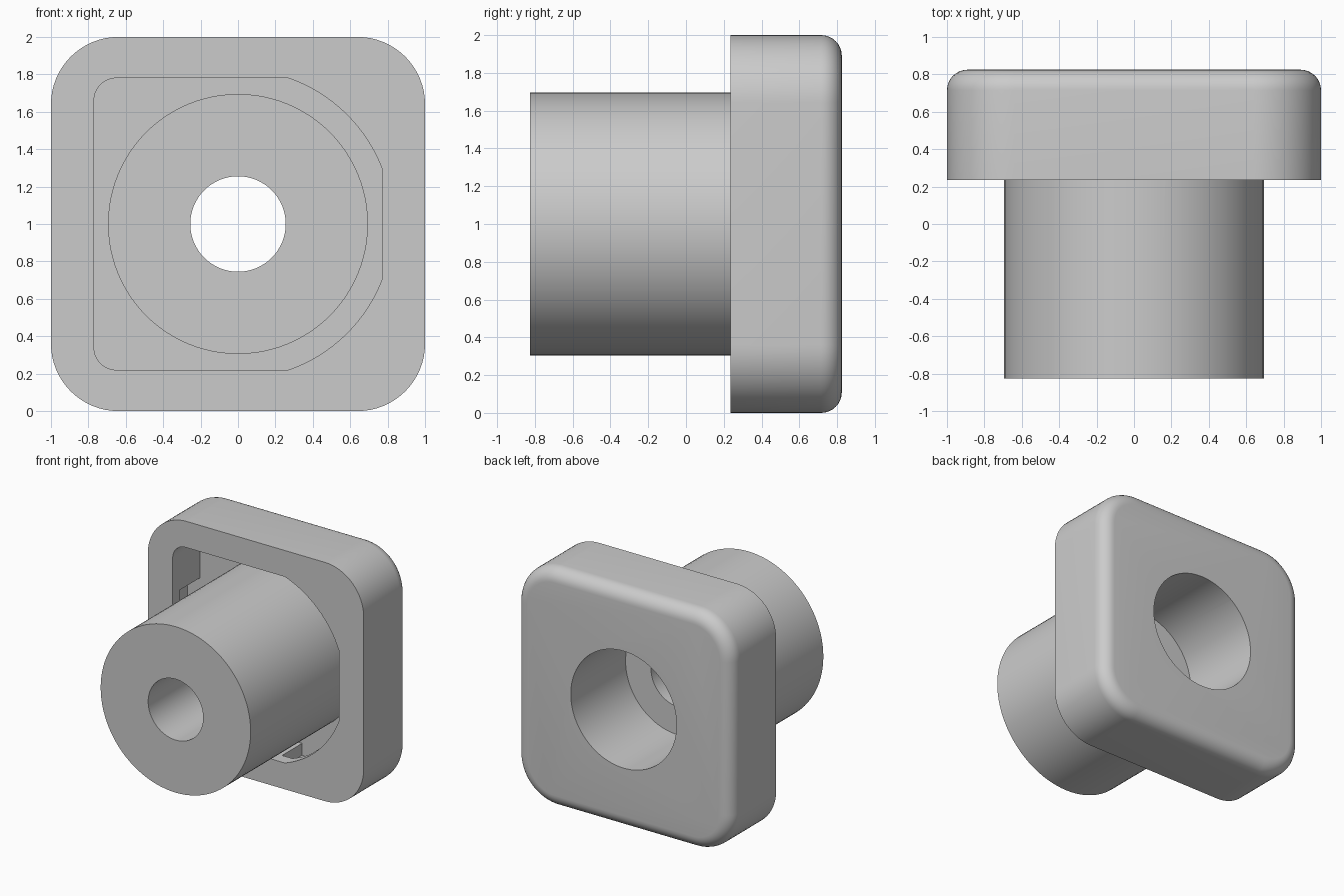
import bpy, bmesh
from math import sin, cos, pi, acos, asin

old = bpy.data.objects.get("Cube")
if old:
    bpy.data.objects.remove(old, do_unlink=True)

GREY = (0.6, 0.6, 0.6, 1)
mat = bpy.data.materials.new("plain grey")
mat.use_nodes = True
mat.diffuse_color = GREY
mat.node_tree.nodes["Principled BSDF"].inputs["Base Color"].default_value = GREY


def arc(cx, cz, r, a0, a1, n=16):
    return [(cx + r * cos(a0 + (a1 - a0) * i / n), cz + r * sin(a0 + (a1 - a0) * i / n))
            for i in range(n + 1)]


def rounded_square(half, r):
    c = half - r
    pts = []
    for k, (sx, sz) in enumerate([(1, 1), (-1, 1), (-1, -1), (1, -1)]):
        pts += arc(sx * c, 1 + sz * c, r, k * pi / 2, (k + 1) * pi / 2)
    return pts


def loft(name, sections):
    """Closed solid through (y, outline) sections, outlines in x and z."""
    bm = bmesh.new()
    rings = [[bm.verts.new((x, y, z)) for x, z in pts] for y, pts in sections]
    n = len(rings[0])
    for a, b in zip(rings, rings[1:]):
        for i in range(n):
            j = (i + 1) % n
            bm.faces.new((a[i], a[j], b[j], b[i]))
    bm.faces.new(rings[0])
    bm.faces.new(rings[-1])
    bmesh.ops.recalc_face_normals(bm, faces=bm.faces)
    mesh = bpy.data.meshes.new(name)
    bm.to_mesh(mesh)
    bm.free()
    mesh.materials.append(mat)
    ob = bpy.data.objects.new(name, mesh)
    bpy.context.collection.objects.link(ob)
    return ob


def rod(name, r, y0, y1):
    circle = arc(0, 1, r, 0, 2 * pi, 96)[:-1]
    return loft(name, [(y0, circle), (y1, circle)])


def box(name, x0, x1, y0, y1, z0, z1):
    rect = [(x0, z0), (x1, z0), (x1, z1), (x0, z1)]
    return loft(name, [(y0, rect), (y1, rect)])


def combine(target, tool, operation):
    tool.hide_render = True
    bpy.context.view_layer.objects.active = target
    mod = target.modifiers.new("combine", "BOOLEAN")
    mod.object, mod.operation, mod.solver = tool, operation, "EXACT"
    bpy.ops.object.modifier_apply(modifier=mod.name)
    bpy.data.objects.remove(tool, do_unlink=True)


# Square head with a rounded rear rim
FRONT, BACK, FLOOR, RIM, CORNER = 0.235, 0.825, 0.6, 0.11, 0.36
sections = [(FRONT, rounded_square(1, CORNER))]
for i in range(9):
    a = pi / 2 * i / 8
    inset = RIM * (1 - cos(a))
    sections.append((BACK - RIM + RIM * sin(a), rounded_square(1 - inset, CORNER - inset)))
body = loft("flanged_bushing", sections)

# Front pocket: square on one side, clipped by a circle on the other
W, H, R, F = 0.77, 0.78, 0.825, 0.12
outline = arc(0, 1, R, acos(W / R), asin(H / R))
outline += arc(F - W, 1 + H - F, F, pi / 2, pi)
outline += arc(F - W, 1 - H + F, F, pi, 1.5 * pi)
outline += arc(0, 1, R, -asin(H / R), -acos(W / R))
combine(body, loft("pocket", [(FRONT - 0.1, outline), (FLOOR, outline)]), "DIFFERENCE")

# Undercut recesses in the pocket walls
SLOT = 0.335
combine(body, box("side_recess", -0.89, -0.7, SLOT, FLOOR, 0.645, 1.355), "DIFFERENCE")
for s in (-1, 1):
    z0, z1 = sorted((1 + s * 0.7, 1 + s * 0.88))
    combine(body, box("edge_recess", 0.174, 0.55, SLOT, FLOOR, z0, z1), "DIFFERENCE")

# Round post, through hole and rear counterbore
combine(body, rod("post", 0.695, -BACK, FLOOR + 0.08), "UNION")
combine(body, rod("through_hole", 0.255, -1, 1), "DIFFERENCE")
combine(body, rod("counterbore", 0.49, 0.1, 1), "DIFFERENCE")

bpy.ops.object.select_all(action="DESELECT")
body.select_set(True)
bpy.context.view_layer.objects.active = body
bpy.ops.object.shade_smooth_by_angle(angle=pi / 6)
